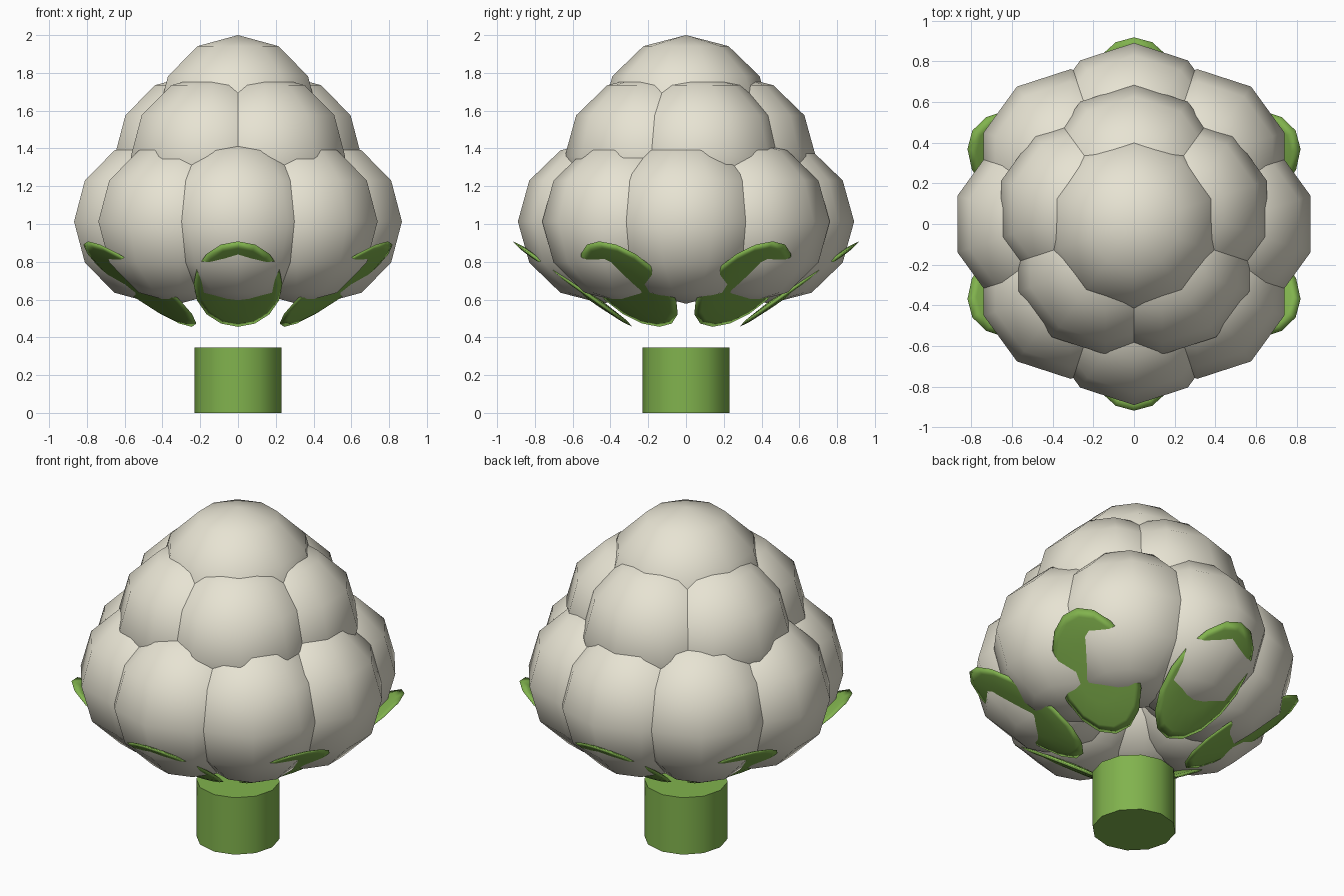
import bpy, bmesh
from math import radians, cos, sin, atan2
from mathutils import Matrix, Vector

if "Cube" in bpy.data.objects:
    bpy.data.objects.remove(bpy.data.objects["Cube"])


def material(name, color):
    m = bpy.data.materials.new(name)
    m.diffuse_color = color
    m.use_nodes = True
    m.node_tree.nodes["Principled BSDF"].inputs["Base Color"].default_value = m.diffuse_color
    return m


cream = material("cream", (0.80, 0.77, 0.65, 1))
green = material("leaf_green", (0.22, 0.45, 0.075, 1))


def finish(bm, name, mat):
    me = bpy.data.meshes.new(name)
    bm.to_mesh(me)
    bm.free()
    me.materials.append(mat)
    for p in me.polygons:
        p.use_smooth = True
    ob = bpy.data.objects.new(name, me)
    bpy.context.collection.objects.link(ob)
    return ob


def ellipsoid(name, mat, segs, size, matrix):
    bm = bmesh.new()
    bmesh.ops.create_uvsphere(bm, u_segments=segs, v_segments=6, radius=1)
    # keep a corner pointing along y
    if max(v.co.y for v in bm.verts) < 0.999:
        bmesh.ops.rotate(bm, verts=bm.verts, matrix=Matrix.Rotation(radians(90), 3, 'Z'))
    bmesh.ops.transform(bm, verts=bm.verts, matrix=matrix @ Matrix.Diagonal((*size, 1)))
    return finish(bm, name, mat)


# florets: lower ring, middle ring, crown
for ring, count, dist, z in (("lower", 8, 0.44, 1.013), ("middle", 5, 0.237, 1.358), ("crown", 1, 0, 1.565)):
    for i in range(count):
        a = radians(90 + 360 * i / count)
        ellipsoid(f"{ring}_floret_{i + 1}", cream, 10, (0.45, 0.45, 0.435),
                  Matrix.Translation((dist * cos(a), dist * sin(a), z)))

# leaves: thin tilted ovals fanning out under the head
tilt = Matrix.Rotation(atan2(0.456, 0.64), 4, 'X')
for i in range(6):
    turn = Matrix.Rotation(radians(60 * i), 4, 'Z')
    ellipsoid(f"leaf_{i + 1}", green, 16, (0.235, 0.39, 0.02),
              turn @ Matrix.Translation((0, 0.60, 0.682)) @ tilt)

# stem
bm = bmesh.new()
bmesh.ops.create_cone(bm, cap_ends=True, segments=12, radius1=0.23, radius2=0.23, depth=0.345,
                      matrix=Matrix.Translation((0, 0, 0.1725)))
stem = finish(bm, "stem", green)
bpy.context.view_layer.objects.active = stem
stem.select_set(True)
bpy.ops.object.shade_smooth_by_angle(angle=radians(40))
